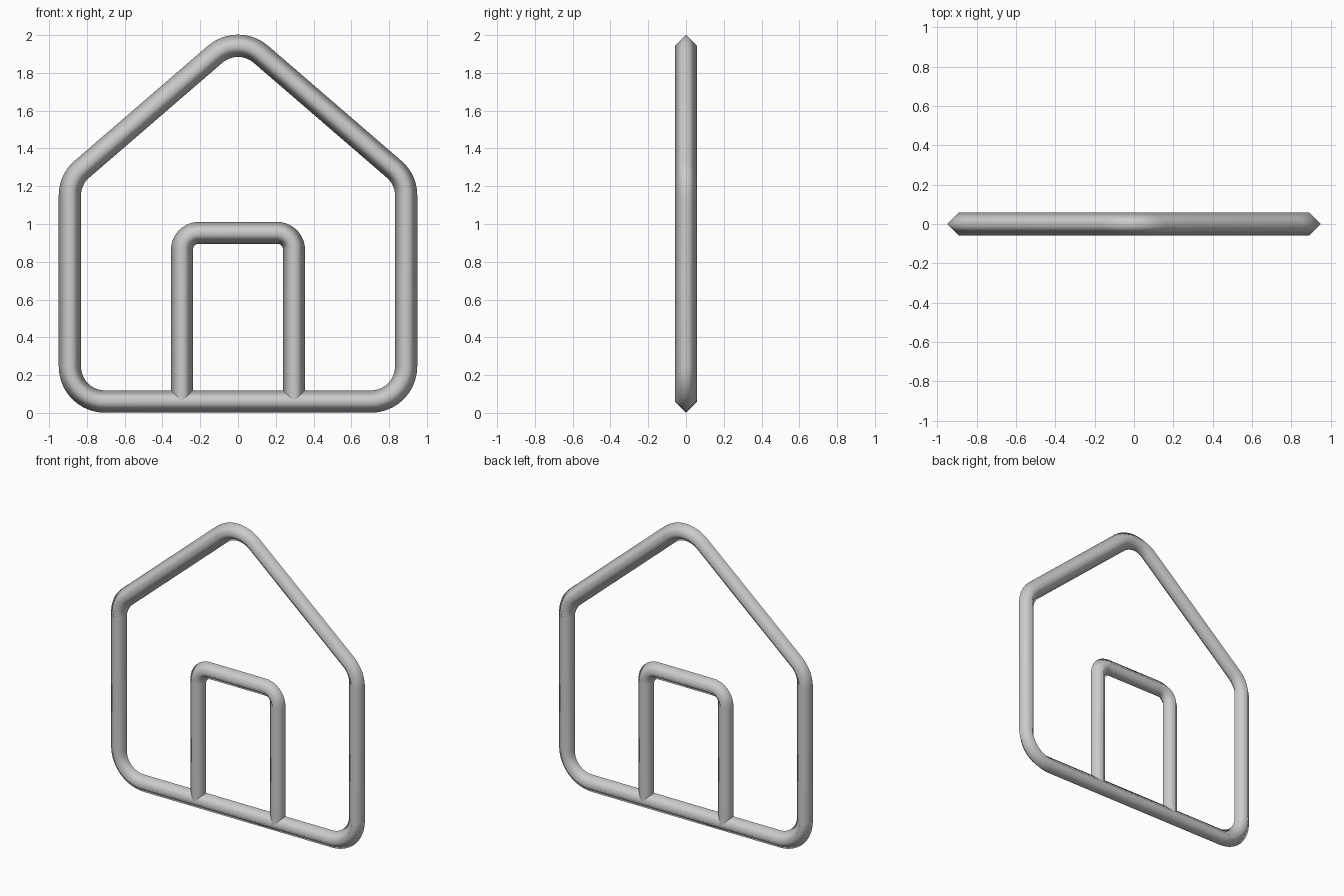
import bpy, bmesh, math
from mathutils import Vector

if "Cube" in bpy.data.objects:
    bpy.data.objects.remove(bpy.data.objects["Cube"])

grey = bpy.data.materials.new("plain grey")
grey.diffuse_color = (0.6, 0.6, 0.6, 1)
grey.use_nodes = True
grey.node_tree.nodes["Principled BSDF"].inputs["Base Color"].default_value = grey.diffuse_color


def fillet(prev, corner, nxt, radius, steps=10):
    """Points and side normals of a rounded corner in the x-z plane."""
    p, c, n = Vector(prev), Vector(corner), Vector(nxt)
    d0, d1 = (c - p).normalized(), (n - c).normalized()
    turn = math.atan2(d0.x * d1.y - d0.y * d1.x, d0.dot(d1))
    start = c - d0 * radius * math.tan(abs(turn) / 2)
    side = Vector((d0.y, -d0.x))               # right-hand side of travel
    sign = 1 if turn > 0 else -1
    centre = start - side * radius * sign
    out = []
    for i in range(steps + 1):
        a = turn * i / steps
        s = Vector((side.x * math.cos(a) - side.y * math.sin(a),
                    side.x * math.sin(a) + side.y * math.cos(a)))
        out.append((centre + s * radius * sign, s))
    return out


def bar(name, corners, radii, r, closed):
    """Sweep a four-sided diamond section along a rounded path."""
    path, n = [], len(corners)
    for i, c in enumerate(corners):
        if not closed and i in (0, n - 1):
            a, b = (c, corners[1]) if i == 0 else (corners[-2], c)
            d = (Vector(b) - Vector(a)).normalized()
            path.append((Vector(c), Vector((d.y, -d.x))))
        else:
            path += fillet(corners[i - 1], c, corners[(i + 1) % n], radii[i])
    bm = bmesh.new()
    rings = []
    for p, s in path:
        ring = []
        for u, v in ((1, 0), (0, 1), (-1, 0), (0, -1)):
            q = p + s * r * u
            ring.append(bm.verts.new((q.x, r * v, q.y)))
        rings.append(ring)
    for i in range(len(rings) if closed else len(rings) - 1):
        a, b = rings[i], rings[(i + 1) % len(rings)]
        for k in range(4):
            j = (k + 1) % 4
            bm.faces.new((a[k], a[j], b[j], b[k]))
    if not closed:
        bm.faces.new(rings[0])
        bm.faces.new(rings[-1])
    bmesh.ops.recalc_face_normals(bm, faces=bm.faces)
    for f in bm.faces:
        f.smooth = len(f.verts) == 4 and (closed or f not in bm.faces[-2:])
    mesh = bpy.data.meshes.new(name)
    bm.to_mesh(mesh)
    bm.free()
    mesh.materials.append(grey)
    ob = bpy.data.objects.new(name, mesh)
    bpy.context.collection.objects.link(ob)


# House outline: floor, walls and pitched roof
bar("house_outline",
    [(-0.89, 0.06), (0.89, 0.06), (0.89, 1.235), (0, 2.003), (-0.89, 1.235)],
    [0.185, 0.185, 0.18, 0.185, 0.18], 0.059, True)

# Door frame: its feet sink into the floor bar
bar("door_frame",
    [(0.297, 0.06), (0.297, 0.953), (-0.297, 0.953), (-0.297, 0.06)],
    [0, 0.09, 0.09, 0], 0.058, False)
